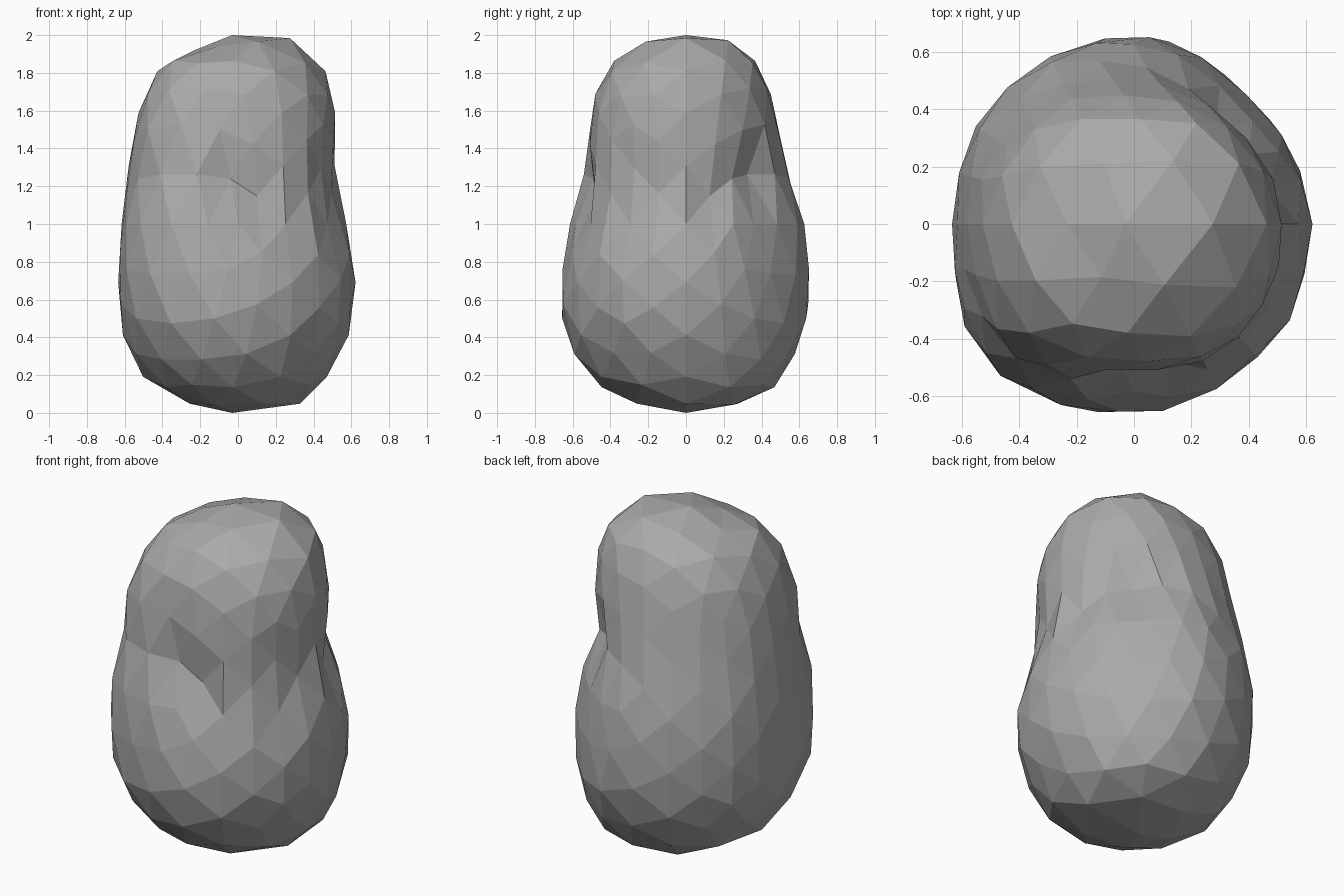
import bpy, math

# Radius of the boulder by height, in eight directions starting at +x, turning towards +y
HEIGHTS = [0.0, 0.06, 0.2, 0.45, 0.75, 1.0, 1.25, 1.5, 1.75, 1.9, 2.0]
RADII = [
    [0.0, 0.40, 0.47, 0.60, 0.62, 0.59, 0.51, 0.52, 0.49, 0.41, 0.14],   # right
    [0.0, 0.40, 0.52, 0.59, 0.59, 0.55, 0.47, 0.49, 0.46, 0.40, 0.16],   # back right
    [0.0, 0.41, 0.51, 0.65, 0.65, 0.62, 0.54, 0.49, 0.43, 0.34, 0.14],   # back
    [0.0, 0.35, 0.50, 0.62, 0.65, 0.63, 0.56, 0.51, 0.46, 0.34, 0.12],   # back left
    [0.0, 0.31, 0.51, 0.62, 0.63, 0.61, 0.58, 0.55, 0.47, 0.35, 0.12],   # left
    [0.0, 0.34, 0.53, 0.67, 0.70, 0.68, 0.62, 0.60, 0.51, 0.36, 0.10],   # front left
    [0.0, 0.34, 0.53, 0.66, 0.65, 0.62, 0.57, 0.53, 0.46, 0.35, 0.10],   # front
    [0.0, 0.36, 0.49, 0.62, 0.64, 0.59, 0.53, 0.53, 0.49, 0.37, 0.12],   # front right
]
# Hollows worn into the sides: angle, height, angular width, height spread, depth, slant
DENTS = [
    (-84, 1.18, 18, 0.28, 0.11, -40),
    (-27, 1.10, 16, 0.17, 0.06, 0),
    (10, 1.10, 12, 0.16, 0.06, 0),
    (45, 1.23, 13, 0.18, 0.05, 0),
]


def profile(row, z):
    for i in range(len(HEIGHTS) - 1):
        if z <= HEIGHTS[i + 1]:
            t = (z - HEIGHTS[i]) / (HEIGHTS[i + 1] - HEIGHTS[i])
            return row[i] + (row[i + 1] - row[i]) * t
    return row[-1]


def radius(angle, z):
    turn = (angle / (math.pi / 4)) % 8
    k, t = int(turn) % 8, turn % 1
    t = t * t * (3 - 2 * t)
    r = profile(RADII[k], z) * (1 - t) + profile(RADII[(k + 1) % 8], z) * t
    for a, h, wa, wh, depth, slant in DENTS:
        centre = a + slant * (z - h)
        da = (math.degrees(angle) - centre + 180) % 360 - 180
        r -= depth * math.exp(-(da / wa) ** 2 - ((z - h) / wh) ** 2)
    return r


# Boulder: faceted sphere lying on its side, pulled to the worn outline
bpy.ops.mesh.primitive_ico_sphere_add(subdivisions=3, radius=1)
boulder = bpy.context.object
boulder.name = "boulder"
for v in boulder.data.vertices:
    x, y, up = v.co.x, v.co.z, -v.co.y
    z = min(max(1 + up, 0), 2)
    angle = math.atan2(y, x)
    if math.hypot(x, y) < 0.01:
        v.co = (-0.03, 0.0, z)
        continue
    r = radius(angle, z) * 1.01
    # the crown is high on the right and slopes down to the left
    if z > 1.88:
        z = min(2.0, z + 0.033 * math.cos(angle))
    v.co = (r * math.cos(angle), r * math.sin(angle), z)

stone = bpy.data.materials.new("stone grey")
stone.diffuse_color = (0.4, 0.4, 0.4, 1)
boulder.data.materials.append(stone)
bpy.ops.object.shade_flat()
